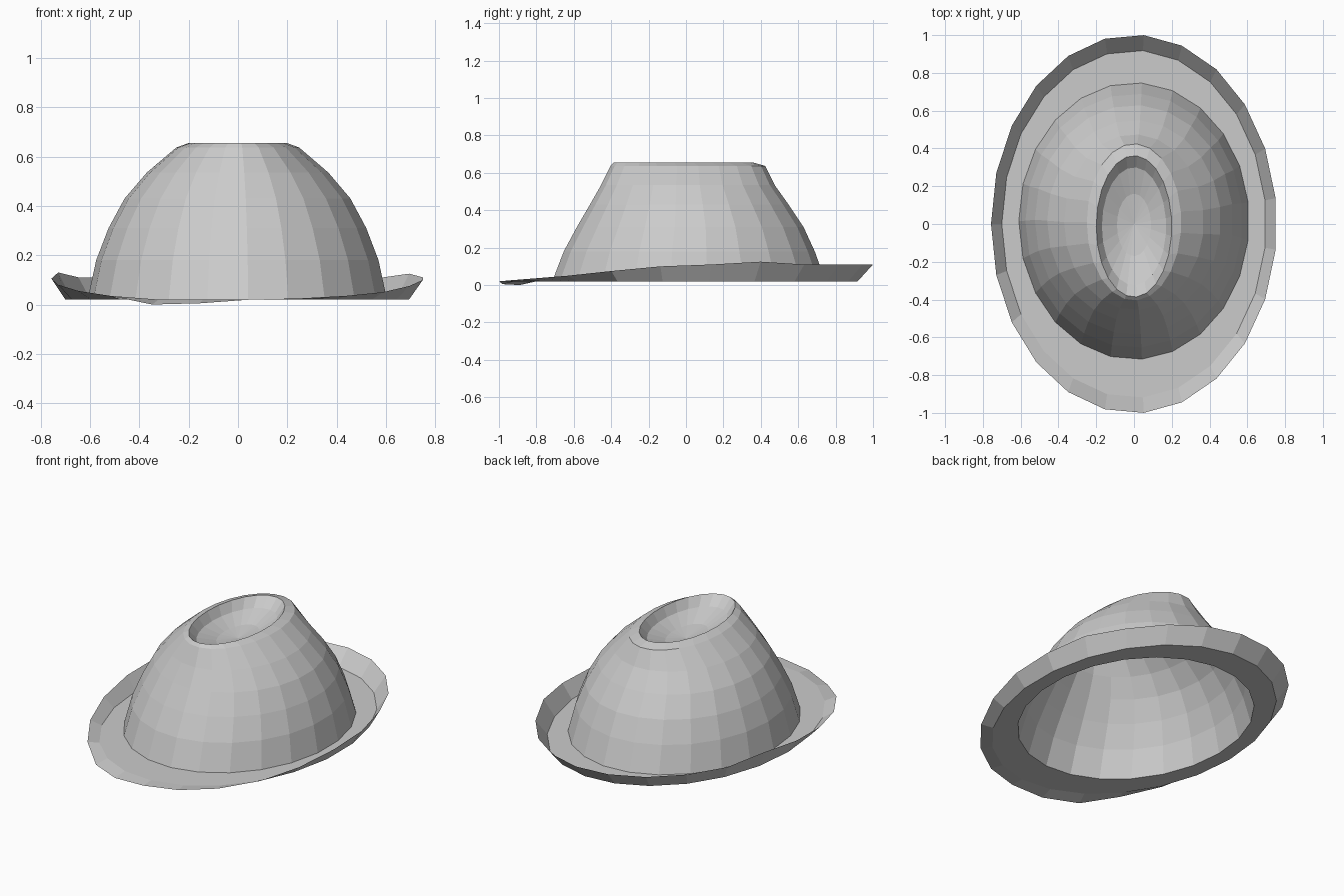
import bpy, bmesh, math

if "Cube" in bpy.data.objects:
    bpy.data.objects.remove(bpy.data.objects["Cube"])

SIDES = 23


def ring(bm, rx, y0, y1, z):
    """Oval loop of vertices; z is one height or one height per vertex."""
    cy, ry = (y0 + y1) / 2, (y1 - y0) / 2
    verts = []
    for k in range(SIDES):
        a = math.pi + k * math.tau / SIDES
        h = z[k] if isinstance(z, list) else z
        verts.append(bm.verts.new((rx * math.cos(a), cy + ry * math.sin(a), h)))
    return verts


def bridge(bm, a, b):
    for k in range(SIDES):
        n = (k + 1) % SIDES
        bm.faces.new((a[k], a[n], b[n], b[k]))


def loft(name, rings, tip=None):
    bm = bmesh.new()
    loops = [ring(bm, *r) for r in rings]
    for a, b in zip(loops, loops[1:]):
        bridge(bm, a, b)
    if tip:
        t = bm.verts.new(tip)
        last = loops[-1]
        for k in range(SIDES):
            bm.faces.new((last[k], last[(k + 1) % SIDES], t))
    me = bpy.data.meshes.new(name)
    bm.to_mesh(me)
    bm.free()
    ob = bpy.data.objects.new(name, me)
    bpy.context.collection.objects.link(ob)
    return ob


# Brim: upturned edge (low at the front), then the flat ring to the crown
edge = [.105, .08, .055, .035, .0, .005, .02, .025, .035, .05, .075, .10,
        .11, .125] + [.11] * 8 + [.13]
loft("brim", [
    (.757, -1.002, 1.002, edge),
    (.70, -.92, .92, .02),
    (.61, -.717, .748, .02),
])

# Crown: open dome that rolls over its rim into a dent in the top
loft("crown", [
    (.61, -.717, .748, .02),
    (.575, -.655, .69, .18),
    (.525, -.585, .63, .31),
    (.46, -.515, .55, .43),
    (.37, -.455, .475, .535),
    (.25, -.405, .425, .637),
    (.20, -.387, .362, .655),
    (.17, -.325, .30, .60),
    (.09, -.17, .16, .555),
], tip=(0, 0, .535))
